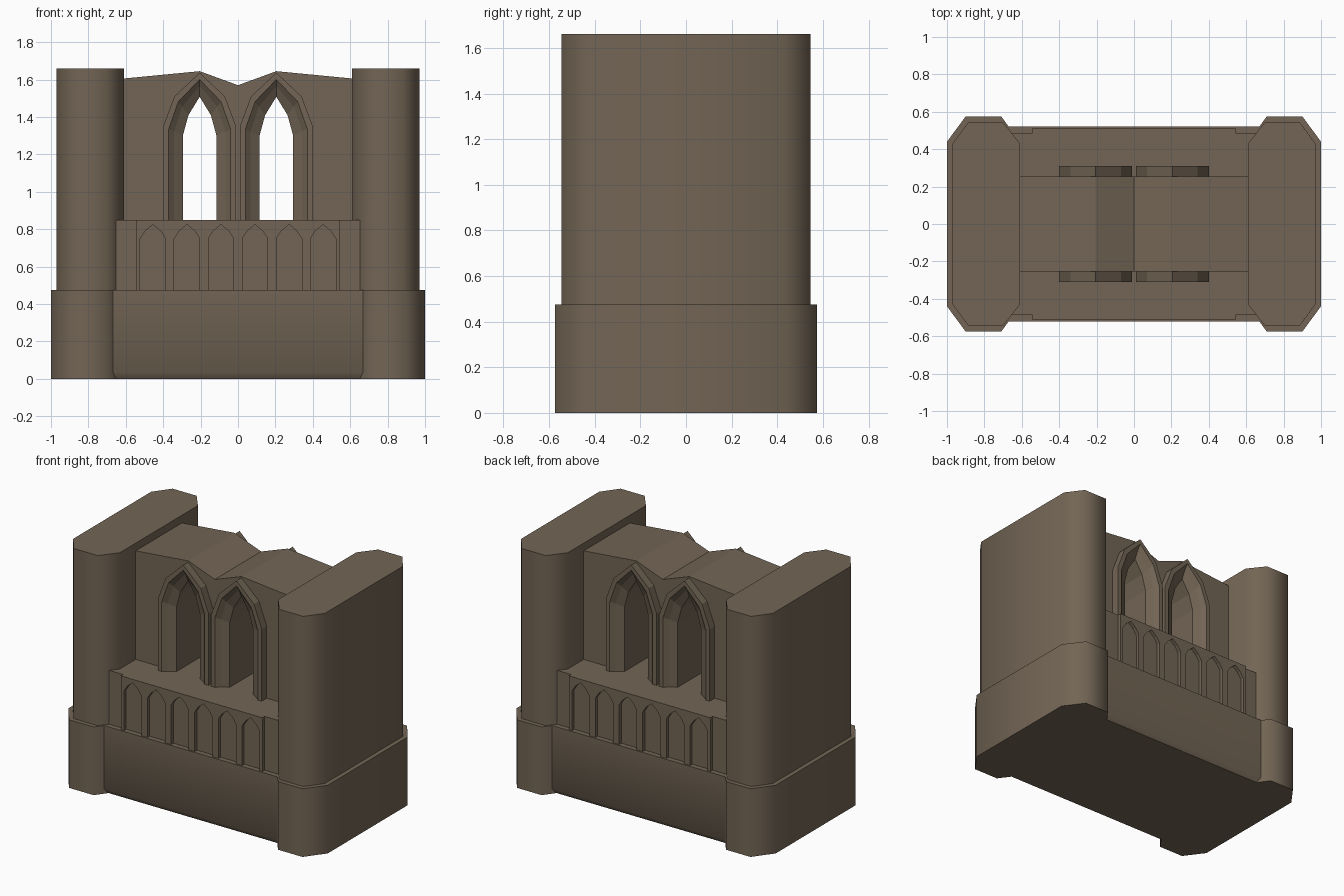
import bpy, bmesh
from math import radians

if "Cube" in bpy.data.objects:
    bpy.data.objects.remove(bpy.data.objects["Cube"])

stone = bpy.data.materials.new("stone")
stone.diffuse_color = (0.17, 0.13, 0.09, 1)
stone.use_nodes = True
stone.node_tree.nodes["Principled BSDF"].inputs["Base Color"].default_value = stone.diffuse_color


def finish(bm, name, smooth=None):
    bmesh.ops.recalc_face_normals(bm, faces=bm.faces)
    me = bpy.data.meshes.new(name)
    bm.to_mesh(me)
    bm.free()
    ob = bpy.data.objects.new(name, me)
    bpy.context.collection.objects.link(ob)
    me.materials.append(stone)
    if smooth:
        bpy.ops.object.select_all(action='DESELECT')
        ob.select_set(True)
        bpy.context.view_layer.objects.active = ob
        bpy.ops.object.shade_smooth_by_angle(angle=radians(smooth))
    return ob


def loft(name, loops, cap=True, close=False, cyclic=True, smooth=None):
    """Skin matching point loops; optionally cap or join the end loops."""
    bm = bmesh.new()
    rings = [[bm.verts.new(p) for p in loop] for loop in loops]
    pairs = list(zip(rings, rings[1:]))
    if close:
        pairs.append((rings[-1], rings[0]))
    n = len(rings[0])
    for a, b in pairs:
        for i in range(n if cyclic else n - 1):
            j = (i + 1) % n
            bm.faces.new((a[i], a[j], b[j], b[i]))
    if cap:
        bm.faces.new(rings[0])
        bm.faces.new(rings[-1])
    return finish(bm, name, smooth)


def wall_prism(name, outline, y0, y1):
    return loft(name, [[(x, y, z) for x, z in outline] for y in (y0, y1)])


def arch(cx, half, spring, mid, mid_z, apex, floor):
    return [(cx - half, floor), (cx - half, spring), (cx - mid, mid_z), (cx, apex),
            (cx + mid, mid_z), (cx + half, spring), (cx + half, floor)]


LEDGE, PLINTH = 0.85, 0.475


def window(cx, t):
    """Pointed window arch: t=0 is the opening, t=1 the outer frame."""
    inner = (0.09, 1.30, 0.06, 1.41, 1.508)
    outer = (0.195, 1.35, 0.135, 1.51, 1.637)
    return arch(cx, *[a + (b - a) * t for a, b in zip(inner, outer)], LEDGE)


def pillar(name, s, xi, ci, co, xo, yc, ye, z0, z1):
    plan = [(xi, -yc), (ci, -ye), (co, -ye), (xo, -yc),
            (xo, yc), (co, ye), (ci, ye), (xi, yc)]
    loft(name, [[(s * x, y, z) for x, y in plan] for z in (z0, z1)], smooth=60)


# end pillars and their wider bases
for s, side in ((-1, "left"), (1, "right")):
    pillar(side + "_pillar_base", s, 0.61, 0.71, 0.90, 1.0, 0.44, 0.575, 0, PLINTH)
    pillar(side + "_pillar", s, 0.61, 0.70, 0.885, 0.97, 0.43, 0.545, PLINTH, 1.66)


def rect(x, y, z):
    return [(-x, -y, z), (x, -y, z), (x, y, z), (-x, y, z)]


# plinth with a small bevel at the foot, and the ledge block above it
loft("plinth", [rect(0.67, 0.495, 0), rect(0.67, 0.52, 0.035), rect(0.67, 0.52, PLINTH)],
     smooth=50)
loft("ledge_block", [rect(0.665, 0.485, PLINTH), rect(0.665, 0.485, LEDGE)])

# upper wall pierced by two windows
wall = [(-0.62, LEDGE)] + window(-0.205, 0) + window(0.205, 0) + [
    (0.62, LEDGE), (0.62, 1.605), (0.205, 1.645), (0, 1.57), (-0.205, 1.645), (-0.62, 1.605)]
wall_prism("window_wall", wall, -0.255, 0.255)

# arcade panel: six pointed niches open at the foot
arcade = [(-0.545, PLINTH)]
for i in range(6):
    arcade += arch(-0.455 + 0.182 * i, 0.068, 0.75, 0.042, 0.79, 0.825, PLINTH)
arcade += [(0.545, PLINTH), (0.545, LEDGE), (-0.545, LEDGE)]

# stepped frame section: (scale from opening to outer edge, distance from centre)
section = [(1, 0.25), (1, 0.31), (0.72, 0.31), (0.45, 0.285), (0.0, 0.256), (0.0, 0.25)]

for s, side in ((-1, "front"), (1, "back")):
    wall_prism(side + "_arcade", arcade, s * 0.48, s * 0.51)
    for cx, lr in ((-0.205, "left"), (0.205, "right")):
        loops = [[(x, s * y, z) for x, z in window(cx, t)] for t, y in section]
        loft(f"{side}_{lr}_window_frame", loops, cap=False, close=True, cyclic=False)
